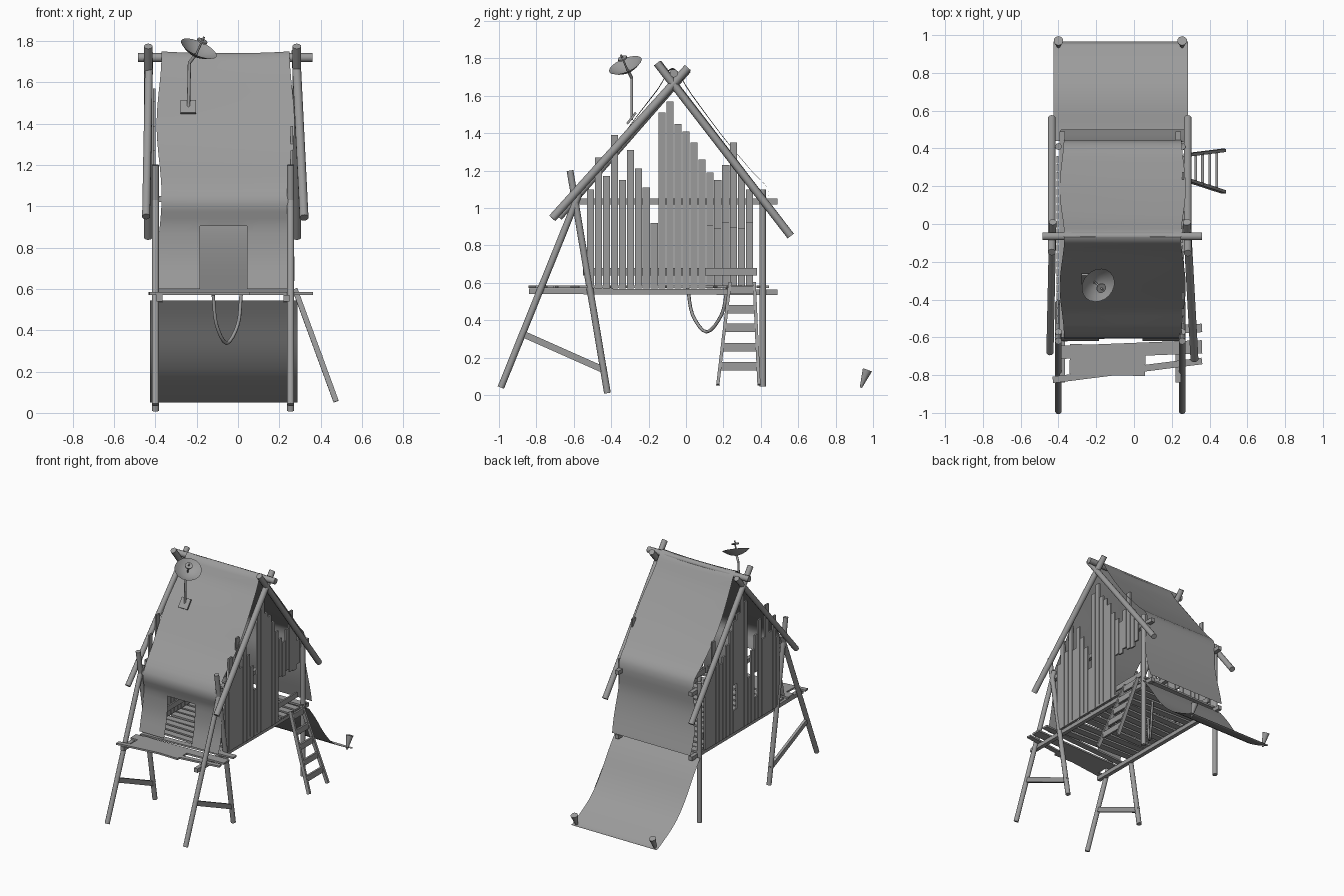
import bpy, bmesh, math, random
from mathutils import Vector, Matrix

random.seed(4)
cube = bpy.data.objects.get("Cube")
if cube:
    bpy.data.objects.remove(cube, do_unlink=True)

GREY = (0.33, 0.33, 0.33, 1)
mat = bpy.data.materials.new("weathered_grey")
mat.use_nodes = True
mat.diffuse_color = GREY
mat.node_tree.nodes["Principled BSDF"].inputs["Base Color"].default_value = GREY

LEFT, RIGHT, MID = 0.255, -0.4, -0.07


def finish(name, bm, smooth=False):
    mesh = bpy.data.meshes.new(name)
    bm.to_mesh(mesh)
    bm.free()
    mesh.materials.append(mat)
    obj = bpy.data.objects.new(name, mesh)
    bpy.context.collection.objects.link(obj)
    if smooth:
        bpy.context.view_layer.objects.active = obj
        obj.select_set(True)
        bpy.ops.object.shade_smooth_by_angle(angle=math.radians(40))
        obj.select_set(False)
    return obj


def pole(name, a, b, r=0.018, r2=None, sides=10):
    a, b = Vector(a), Vector(b)
    bm = bmesh.new()
    turn = (b - a).to_track_quat('Z', 'Y').to_matrix().to_4x4()
    bmesh.ops.create_cone(bm, cap_ends=True, segments=sides, radius1=r, radius2=r if r2 is None else r2,
                          depth=(b - a).length, matrix=Matrix.Translation((a + b) / 2) @ turn)
    return finish(name, bm, True)


def board(name, a, b, width, thick, up='Y'):
    # long board from a to b: width across, thick along the up hint
    a, b = Vector(a), Vector(b)
    z = (b - a).normalized()
    hint = Vector((0, 0, 1)) if up == 'Z' else Vector((1, 0, 0))
    w = hint.cross(z).normalized()
    t = z.cross(w)
    rot = Matrix((w, t, z)).transposed().to_4x4()
    size = Matrix.Diagonal((width, thick, (b - a).length, 1))
    bm = bmesh.new()
    bmesh.ops.create_cube(bm, size=1, matrix=Matrix.Translation((a + b) / 2) @ rot @ size)
    return finish(name, bm)


def spline(points, steps=4):
    # smooth path through the points
    p = [Vector(q) for q in points]
    p = [p[0] * 2 - p[1]] + p + [p[-1] * 2 - p[-2]]
    out = []
    for i in range(1, len(p) - 2):
        for s in range(steps):
            t = s / steps
            out.append(p[i] + (p[i + 1] - p[i - 1]) * t / 2
                       + (p[i - 1] * 2 - p[i] * 5 + p[i + 1] * 4 - p[i + 2]) * t * t / 2
                       + (p[i] * 3 - p[i - 1] - p[i + 1] * 3 + p[i + 2]) * t ** 3 / 2)
    return out + [p[-2]]


def sheet(name, path, columns, shape, hole=None):
    bm = bmesh.new()
    rows = [[bm.verts.new(shape(x, y, z)) for x in columns] for y, z in path]
    for j in range(len(rows) - 1):
        for i in range(len(columns) - 1):
            y, z = (path[j] + path[j + 1]) / 2
            if hole and hole((columns[i] + columns[i + 1]) / 2, y, z):
                continue
            bm.faces.new((rows[j][i], rows[j][i + 1], rows[j + 1][i + 1], rows[j + 1][i]))
    return finish(name, bm, True)


# Legs, posts and beams on both sides
for x, side in ((LEFT, "left"), (RIGHT, "right")):
    s = 1 if x > 0 else -1
    pole(side + "_front_leg", (x, -0.99, 0.04), (x, -0.57, 1.08))
    pole(side + "_inner_leg", (x, -0.42, 0.01), (x, -0.62, 1.2))
    pole(side + "_back_post", (x, 0.41, 0.045), (x, 0.41, 1.1))
    board(side + "_leg_brace", (x, -0.88, 0.33), (x, -0.43, 0.13), 0.035, 0.02)
    board(side + "_floor_beam", (x - s * 0.02, -0.84, 0.555), (x - s * 0.02, 0.49, 0.55), 0.03, 0.03)
    board(side + "_wall_beam", (x - s * 0.02, -0.6, 1.035), (x - s * 0.02, 0.49, 1.035), 0.03, 0.03)
    board(side + "_low_rail", (x - s * 0.03, -0.55, 0.66), (x - s * 0.03, 0.38, 0.66), 0.04, 0.012)

# Rafters and ridge
pole("left_front_rafter", (0.32, -0.715, 0.945), (0.28, 0.01, 1.75), 0.022)
pole("left_back_rafter", (0.285, 0.56, 0.85), (0.285, -0.155, 1.775), 0.021)
pole("right_front_rafter", (-0.445, -0.68, 0.95), (-0.43, 0.01, 1.74), 0.02)
pole("right_back_rafter", (-0.435, 0.56, 0.85), (-0.435, -0.15, 1.775), 0.021)
pole("ridge_pole", (-0.485, -0.065, 1.72), (0.36, -0.065, 1.72), 0.022)

# Cloth roof hanging down front and back, with a doorway in front
profile = spline([(-0.62, 0.6), (-0.585, 0.75), (-0.58, 0.905), (-0.6, 1.05), (-0.44, 1.25), (-0.28, 1.47),
                  (-0.15, 1.64), (-0.07, 1.75), (0.03, 1.61), (0.2, 1.38), (0.35, 1.2), (0.44, 1.09),
                  (0.435, 0.9), (0.455, 0.75), (0.5, 0.575)])
columns = [-1, -0.8, -0.6, -0.385, -0.2, 0, 0.17, 0.325, 0.5, 0.75, 1]


def roof_shape(u, y, z):
    half = 0.322 + 0.012 * math.cos(z * 9) * abs(u) ** 3
    sag = 0.012 * (1 - u * u) * max(0, z - 1)
    return (MID + 0.01 + half * u, y, z - sag)


sheet("cloth_roof", profile, columns, roof_shape,
      lambda u, y, z: y < 0 and z < 0.905 and -0.385 < u < 0.325)

# Cloth slide with two ground pegs
slide = spline([(0.44, 0.545), (0.52, 0.44), (0.63, 0.28), (0.75, 0.16), (0.93, 0.06), (0.965, 0.052)])
sheet("cloth_slide", slide, columns, lambda u, y, z: (MID + 0.357 * u, y, z))
for x in (RIGHT, LEFT):
    pole("ground_peg", (x, 0.935, 0.04), (x, 0.97, 0.135), 0.006, 0.026)

# Uneven wall planks: tops step along the wall, some planks start higher
tops = [1.1, 1.27, 1.17, 1.39, 1.15, 1.31, 1.21, 1.11, 0.92, 1.51, 1.57, 1.45, 1.41, 1.35,
        1.26, 1.19, 1.15, 1.23, 1.35, 1.19, 1.1]
for i, top in enumerate(tops):
    y = -0.51 + i * 0.0425
    low = 0.92 + random.uniform(-0.04, 0.06) if y > 0.12 else 0.57
    board("left_wall_plank", (LEFT + 0.005, y, low), (LEFT + 0.005, y, top), 0.038, 0.012)
    board("right_wall_plank", (RIGHT - 0.005, y, 0.57), (RIGHT - 0.005, y, 0.74 if i in (6, 12) else top),
          0.038, 0.012)
    if i in (6, 12):
        board("right_upper_plank", (RIGHT - 0.005, y, 0.93), (RIGHT - 0.005, y, top), 0.038, 0.012)

# Floor boards and the crooked porch
for i in range(14):
    y = -0.5 + i * 0.07
    j = random.uniform(-0.012, 0.012)
    board("floor_board", (RIGHT + 0.01, y + j, 0.578), (LEFT + 0.01, y - j, 0.578), 0.052, 0.014, 'Z')
for a, b, w in (((-0.43, -0.825), (0.36, -0.725), 0.035), ((-0.4, -0.68), (0.36, -0.65), 0.07),
                ((-0.34, -0.715), (0.06, -0.725), 0.16), ((-0.38, -0.6), (0.36, -0.55), 0.045)):
    board("porch_board", (*a, 0.578), (*b, 0.578), w, 0.013, 'Z')

# Ladder leaning on the left side
foot = [Vector((0.475, 0.17, 0.055)), Vector((0.475, 0.39, 0.055))]
head = [Vector((0.275, 0.235, 0.6)), Vector((0.275, 0.365, 0.6))]
for a, b in zip(foot, head):
    board("ladder_rail", a, b, 0.017, 0.026)
for t in (0.18, 0.37, 0.56, 0.74, 0.93):
    board("ladder_rung", foot[0].lerp(head[0], t), foot[1].lerp(head[1], t), 0.045, 0.014)

# Rope loop under the floor
curve = bpy.data.curves.new("rope_loop", 'CURVE')
curve.dimensions = '3D'
curve.bevel_depth = 0.009
curve.bevel_resolution = 1
points = spline([(-0.12, 0.01, 0.57), (-0.105, 0.035, 0.43), (-0.055, 0.11, 0.337),
                 (0, 0.19, 0.43), (0.015, 0.22, 0.57)])
line = curve.splines.new('POLY')
line.points.add(len(points) - 1)
for p, co in zip(line.points, points):
    p.co = (*co, 1)
curve.materials.append(mat)
bpy.context.collection.objects.link(bpy.data.objects.new("rope_loop", curve))

# Dish on a pole, fixed to the roof
board("dish_base", (-0.24, -0.315, 1.45), (-0.24, -0.268, 1.51), 0.012, 0.075)
pole("dish_pole", (-0.24, -0.29, 1.47), (-0.235, -0.29, 1.7), 0.008)
pole("dish_arm", (-0.235, -0.29, 1.695), (-0.205, -0.31, 1.735), 0.008)
axis = Vector((0.45, -0.42, 1)).normalized()
centre = Vector((-0.205, -0.31, 1.73))
bm = bmesh.new()
turn = Matrix.Translation(centre) @ axis.to_track_quat('Z', 'Y').to_matrix().to_4x4()
rings = [[bm.verts.new(turn @ Vector((r * math.cos(k * math.tau / 20), r * math.sin(k * math.tau / 20), 4.5 * r * r)))
          for k in range(20)] for r in (0.012, 0.04, 0.07, 0.094)]
bm.faces.new(rings[0])
for a, b in zip(rings, rings[1:]):
    for k in range(20):
        m = (k + 1) % 20
        bm.faces.new((a[k], a[m], b[m], b[k]))
finish("dish_bowl", bm, True)
pole("dish_feed", centre, centre + axis * 0.105, 0.005)
pole("dish_receiver", centre + axis * 0.078, centre + axis * 0.086, 0.026, sides=16)
